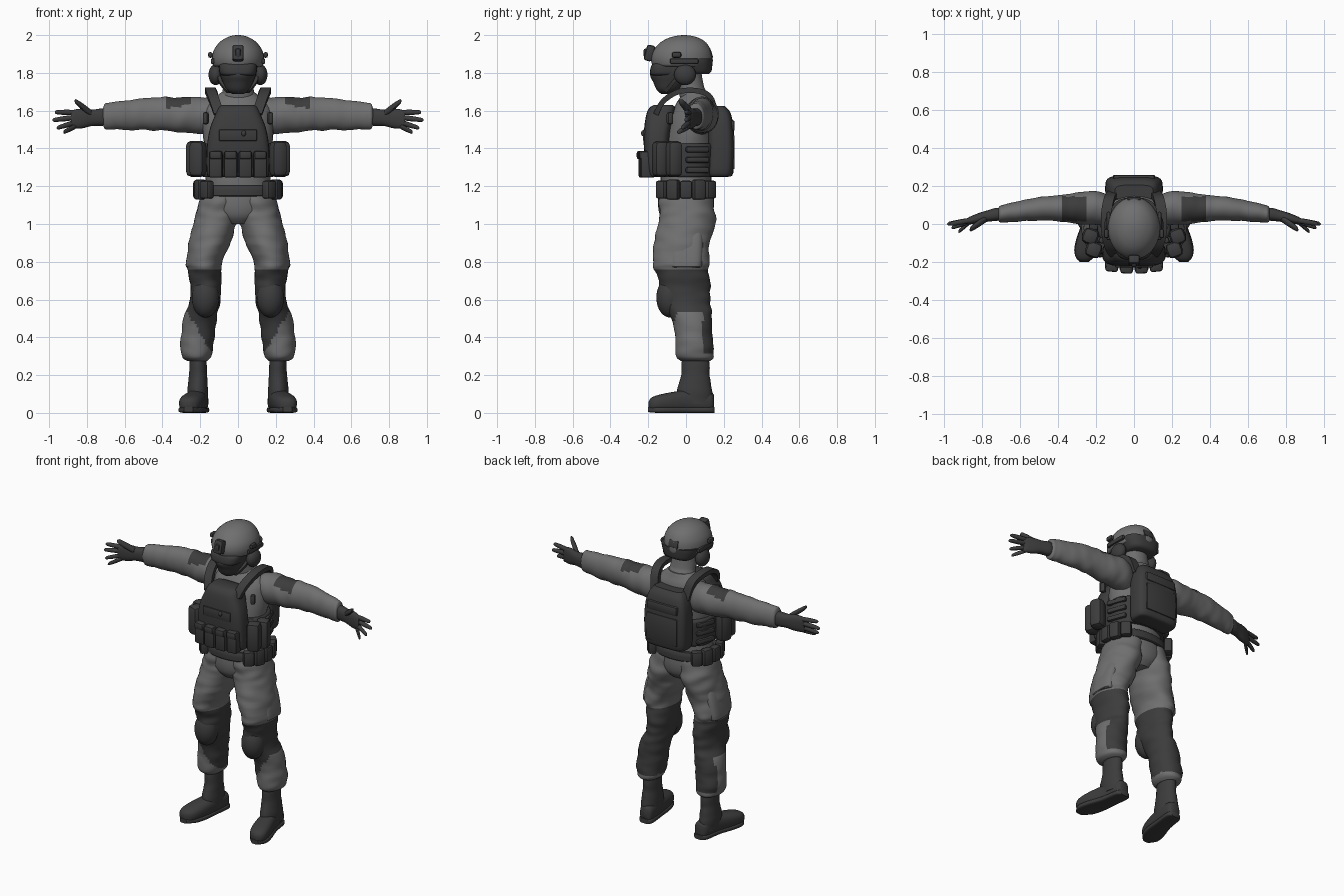
import bpy, bmesh
from math import cos, sin, pi, copysign
from mathutils import Vector, Matrix, noise

if "Cube" in bpy.data.objects:
    bpy.data.objects.remove(bpy.data.objects["Cube"], do_unlink=True)


def material(name, v):
    m = bpy.data.materials.new(name)
    m.use_nodes = True
    m.diffuse_color = (v, v, v, 1)
    bsdf = m.node_tree.nodes["Principled BSDF"]
    bsdf.inputs["Base Color"].default_value = (v, v, v, 1)
    bsdf.inputs["Roughness"].default_value = 0.9
    return m


LIGHT = material("light grey cloth", 0.16)
DARK = material("dark grey gear", 0.045)


def finish(name, bm, mats, rule=None, angle=0.7):
    bmesh.ops.recalc_face_normals(bm, faces=bm.faces)
    if rule:
        for f in bm.faces:
            f.material_index = int(rule(f.calc_center_median()))
    mesh = bpy.data.meshes.new(name)
    bm.to_mesh(mesh)
    bm.free()
    for m in mats:
        mesh.materials.append(m)
    ob = bpy.data.objects.new(name, mesh)
    bpy.context.collection.objects.link(ob)
    bpy.ops.object.select_all(action='DESELECT')
    ob.select_set(True)
    bpy.context.view_layer.objects.active = ob
    bpy.ops.object.shade_smooth_by_angle(angle=angle)
    return ob


def smooth_rings(rings, steps):
    """Catmull-Rom interpolation between section rings."""
    out = []
    for i in range(len(rings) - 1):
        a, b = rings[max(i - 1, 0)], rings[i]
        c, d = rings[i + 1], rings[min(i + 2, len(rings) - 1)]
        for k in range(steps):
            t = k / steps
            out.append([q + 0.5 * t * (r - p + t * (2*p - 5*q + 4*r - s + t * (3*(q - r) + s - p)))
                        for p, q, r, s in zip(a, b, c, d)])
    return out + [list(rings[-1])]


def loft(name, rings, mats, axis='z', side=1, p=2, n=32, steps=4, rule=None, wrinkle=0):
    """Rings are (position on axis, centre a, centre b, radius a, radius b)."""
    bm = bmesh.new()
    loops = []
    for t, a, b, ra, rb in smooth_rings(rings, steps):
        loop = []
        for k in range(n):
            c, s = cos(2 * pi * k / n), sin(2 * pi * k / n)
            u = a + ra * copysign(abs(c) ** (2 / p), c)
            v = b + rb * copysign(abs(s) ** (2 / p), s)
            co = Vector({'z': (u, v, t), 'x': (t, u, v), 'y': (u, t, v)}[axis])
            if wrinkle:
                mid = Vector({'z': (a, b, t), 'x': (t, a, b), 'y': (a, t, b)}[axis])
                stretch = Vector((9, 9, 22)) if axis == 'z' else Vector((22, 9, 9))
                co += (co - mid) * wrinkle * noise.noise(co * stretch)
            loop.append(bm.verts.new(co))
        loops.append(loop)
    for lo, hi in zip(loops, loops[1:]):
        for k in range(n):
            j = (k + 1) % n
            bm.faces.new((lo[k], lo[j], hi[j], hi[k]))
    bm.faces.new(loops[0])
    bm.faces.new(loops[-1])
    ob_rule = rule
    obj_matrix = Matrix.Diagonal((side, 1, 1, 1))
    if rule:
        ob_rule = lambda c: rule(Vector((c.x * side, c.y, c.z)))
    bm.transform(obj_matrix)
    return finish(name, bm, mats, ob_rule)


def box(name, loc, size, mat, turn=0, tilt=0, bevel=0.012):
    bm = bmesh.new()
    bmesh.ops.create_cube(bm, size=1)
    bm.transform(Matrix.Diagonal((*size, 1)))
    bmesh.ops.bevel(bm, geom=bm.edges[:], offset=min(bevel, min(size) * 0.4), segments=2,
                    affect='EDGES', profile=0.5)
    bm.transform(Matrix.Translation(loc) @ Matrix.Rotation(turn, 4, 'Z') @ Matrix.Rotation(tilt, 4, 'X'))
    return finish(name, bm, [mat])


def ball(name, loc, radii, mat):
    bm = bmesh.new()
    bmesh.ops.create_uvsphere(bm, u_segments=24, v_segments=16, radius=1)
    bm.transform(Matrix.Translation(loc) @ Matrix.Diagonal((*radii, 1)))
    return finish(name, bm, [mat])


def ribbon(name, pts, width, thick, mat):
    """Flat strap whose width runs along x."""
    bm = bmesh.new()
    rows = []
    pts = [Vector(q) for q in smooth_rings(pts, 6)]
    for i, q in enumerate(pts):
        tangent = pts[min(i + 1, len(pts) - 1)] - pts[max(i - 1, 0)]
        up = tangent.cross(Vector((1, 0, 0))).normalized() * thick / 2
        w = Vector((width / 2, 0, 0))
        rows.append([bm.verts.new(q + o) for o in (w + up, up - w, -w - up, w - up)])
    for lo, hi in zip(rows, rows[1:]):
        for k in range(4):
            bm.faces.new((lo[k], lo[k - 1], hi[k - 1], hi[k]))
    bm.faces.new(rows[0])
    bm.faces.new(rows[-1])
    return finish(name, bm, [mat])


# Torso, neck and pelvis
loft("shirt_torso", [(1.15, 0, 0, .185, .135), (1.28, 0, 0, .17, .135), (1.42, 0, .015, .18, .135),
     (1.55, 0, .03, .185, .125), (1.63, 0, .045, .165, .1), (1.68, 0, .05, .11, .075),
     (1.7, 0, .045, .085, .07)], [LIGHT], wrinkle=.04)
loft("neck", [(1.64, 0, .05, .1, .075), (1.7, 0, .035, .085, .072), (1.73, 0, .025, .08, .07),
     (1.82, 0, .01, .075, .07)], [LIGHT], wrinkle=.05)
loft("pelvis", [(1.0, 0, 0, .09, .1), (1.04, 0, 0, .16, .135), (1.1, 0, 0, .195, .148),
     (1.18, 0, 0, .19, .145)], [LIGHT])

# Head with mask, goggles, helmet and headset
loft("masked_head", [(1.688, 0, -.1, .03, .03), (1.71, 0, -.095, .06, .06), (1.75, 0, -.075, .08, .098),
     (1.79, 0, -.06, .095, .13), (1.83, 0, -.045, .102, .125), (1.9, 0, -.03, .1, .12)], [DARK])
loft("goggles", [(1.785, 0, -.1, .07, .07), (1.795, 0, -.1, .095, .09), (1.835, 0, -.1, .1, .085),
     (1.85, 0, -.1, .09, .07)], [DARK], p=3)
loft("helmet", [(1.835, 0, -.02, .125, .15), (1.845, 0, -.02, .134, .16), (1.88, 0, -.022, .137, .163),
     (1.92, 0, -.02, .128, .152), (1.96, 0, -.015, .1, .122), (1.985, 0, -.012, .064, .08),
     (1.997, 0, -.01, .03, .035), (2.0, 0, -.01, .004, .004)], [LIGHT], n=40)
loft("helmet_nape", [(1.795, 0, .06, .085, .06), (1.81, 0, .06, .1, .075), (1.85, 0, .05, .118, .09),
     (1.875, 0, .05, .122, .09)], [DARK], p=2.5)
box("goggle_mount", (0, -.193, 1.905), (.06, .045, .085), DARK, tilt=-.25)
box("mount_arm", (0, -.205, 1.905), (.03, .04, .05), DARK)
box("helmet_rear_pack", (0, .128, 1.9), (.07, .02, .05), DARK, tilt=.3)

# Vest, front pouches and back pack
loft("vest_band", [(1.25, 0, 0, .18, .14), (1.26, 0, 0, .19, .15), (1.35, 0, .005, .195, .152),
     (1.41, 0, .01, .195, .152), (1.425, 0, .01, .185, .145)], [DARK], p=2.5)
loft("front_plate", [(1.25, 0, -.14, .15, .05), (1.27, 0, -.15, .165, .06), (1.4, 0, -.155, .165, .068),
     (1.5, 0, -.15, .15, .072), (1.58, 0, -.135, .12, .075), (1.615, 0, -.125, .105, .068),
     (1.63, 0, -.12, .09, .05)], [DARK], p=3.5)
loft("back_pack", [(1.25, 0, .175, .12, .05), (1.27, 0, .18, .145, .07), (1.4, 0, .185, .152, .072),
     (1.52, 0, .18, .145, .07), (1.59, 0, .17, .125, .065), (1.625, 0, .165, .1, .04)], [DARK], p=4)
box("pack_flap", (0, .243, 1.52), (.22, .03, .06), DARK)
box("pack_panel", (0, .252, 1.38), (.22, .012, .18), DARK)
for i in range(4):
    x = (i - 1.5) * .077
    y = -.218 + abs(x) * .12
    box(f"magazine_pouch_{i + 1}", (x, y, 1.315), (.072, .075, .14), DARK, turn=x * .8)
    box(f"magazine_flap_{i + 1}", (x, y - .012, 1.365), (.066, .07, .045), DARK, turn=x * .8)
box("chest_panel", (0, -.222, 1.47), (.2, .012, .06), DARK)
ball("chest_button", (.03, -.226, 1.48), (.012, .012, .016), DARK)

# Belt
loft("belt", [(1.145, 0, 0, .195, .147), (1.15, 0, 0, .205, .157), (1.198, 0, 0, .203, .155),
     (1.203, 0, 0, .193, .145)], [DARK], p=2.2, n=40, steps=2)

# Leg colour: dark knee area, light thigh and light outer calf
def leg_dark(c):
    calf = c.x - .2 > (c.z - .42) * .6 and c.y < .09 and c.z < .54
    return c.z < .755 and c.z > .315 and not calf


def sleeve_dark(c):
    return .25 < c.x < .385 and c.z > 1.605 and .015 < c.y < .145


LEG = [(1.15, .095, 0, .1, .14), (1.07, .11, .003, .108, .15), (1.0, .123, 0, .115, .148),
       (.9, .15, -.018, .11, .147), (.8, .18, -.022, .095, .147), (.76, .178, -.02, .09, .142),
       (.68, .17, -.01, .083, .135), (.6, .173, -.008, .08, .132), (.52, .195, .025, .085, .112),
       (.42, .212, .04, .09, .1), (.34, .217, .045, .085, .102), (.295, .217, .05, .075, .1),
       (.275, .213, .05, .052, .078)]
ARM = [(.12, .07, 1.57, .075, .09), (.2, .085, 1.575, .088, .098), (.3, .083, 1.577, .083, .093),
       (.38, .082, 1.582, .07, .09), (.5, .08, 1.583, .062, .085), (.6, .068, 1.575, .054, .077),
       (.68, .056, 1.572, .047, .07), (.705, .052, 1.57, .043, .066), (.715, .05, 1.57, .03, .04)]
FINGERS = {"index": (1.59, .97, .0, 1.592), "middle": (1.565, .983, .0, 1.55),
           "ring": (1.54, .96, -.02, 1.508), "little": (1.52, .925, -.042, 1.485)}

for s, side in ((1, "left"), (-1, "right")):
    # Legs and boots
    loft(side + "_trouser_leg", LEG, [LIGHT, DARK], side=s, steps=6, n=40, rule=leg_dark, wrinkle=.09)
    loft(side + "_cargo_pocket", [(.77, .215, 0, .05, .07), (.785, .222, 0, .055, .085),
         (.9, .2, .005, .055, .085), (.97, .182, .01, .045, .075)], [LIGHT], side=s, p=3.5)
    ball(side + "_knee_pad", (s * .172, -.085, .61), (.073, .072, .105), DARK)
    loft(side + "_boot_shaft", [(.3, .212, .05, .04, .065), (.27, .21, .05, .045, .074),
         (.2, .212, .05, .048, .076), (.13, .213, .045, .053, .09), (.05, .213, .045, .052, .1)],
         [DARK], side=s, wrinkle=.06)
    loft(side + "_boot_foot", [(.148, .2, .055, .025, .04), (.125, .202, .058, .045, .055),
         (.02, .216, .062, .053, .06), (-.08, .238, .056, .062, .053), (-.15, .254, .05, .058, .044),
         (-.185, .26, .045, .04, .034), (-.198, .262, .042, .015, .018)], [DARK], axis='y', side=s, p=2.5)
    loft(side + "_boot_sole", [(.152, .2, .016, .03, .016), (.125, .202, .016, .05, .016),
         (.02, .216, .016, .054, .016), (-.08, .238, .016, .066, .016), (-.15, .254, .016, .06, .016),
         (-.2, .262, .018, .025, .014)], [DARK], axis='y', side=s, p=4)

    # Arms, gloves and fingers
    loft(side + "_sleeve", ARM, [LIGHT, DARK], axis='x', side=s, steps=8, n=40, rule=sleeve_dark, wrinkle=.06)
    loft(side + "_glove", [(.695, .052, 1.568, .032, .045), (.73, .05, 1.565, .034, .046),
         (.77, .042, 1.563, .03, .043), (.82, .03, 1.56, .027, .052), (.865, .018, 1.555, .02, .05),
         (.885, .012, 1.552, .012, .042)], [DARK], axis='x', side=s, p=2.4, wrinkle=.05)
    digits = {k: ((.855, .02, v[0]), v[1:], .0135) for k, v in FINGERS.items()}
    digits["thumb"] = ((.775, .03, 1.585), (.865, -.03, 1.652), .018)
    for finger, (a, b, r) in digits.items():
        rings = [(*Vector(a).lerp(Vector(b), t), r * f, r * f)
                 for t, f in ((0, 1), (.45, 1.05), (.85, .85), (.96, .6), (1, .15))]
        loft(f"{side}_{finger}_finger", rings, [DARK], axis='x', side=s, n=12)

    # Headset and helmet rail
    ball(side + "_ear_cup", (s * .118, -.005, 1.79), (.038, .058, .055), DARK)
    box(side + "_helmet_rail", (s * .134, -.01, 1.862), (.02, .15, .03), DARK)
    box(side + "_helmet_lamp", (s * .146, -.05, 1.895), (.024, .05, .03), DARK)
    ribbon(side + "_chin_strap", [(s * .1, .0, 1.84), (s * .095, -.06, 1.76), (s * .05, -.11, 1.7)],
           .02, .02, DARK)

    # Shoulder straps, radio and side pouches
    ribbon(side + "_shoulder_strap", [(s * .1, -.16, 1.58), (s * .125, -.12, 1.65), (s * .145, -.04, 1.7),
           (s * .145, .06, 1.705), (s * .13, .13, 1.67), (s * .11, .16, 1.57)], .055, .028, DARK)
    box(side + "_strap_radio", (s * .17, -.085, 1.56), (.03, .035, .065), DARK, turn=s * .4)
    for i, y in enumerate((-.135, -.065)):
        box(f"{side}_utility_pouch_{i + 1}", (s * (.212 + .018 * i), y, 1.345), (.085, .085, .19),
            DARK, turn=s * .35, bevel=.028)
    for i in range(3):
        box(f"{side}_side_strap_{i + 1}", (s * .186, .06, 1.285 + i * .055), (.025, .13, .032),
            DARK, turn=s * .35)

    # Belt pouches around the hip
    for i, a in enumerate((-.85, -.42, 0, .42, .85)):
        box(f"{side}_belt_pouch_{i + 1}", (s * .212 * cos(a) ** .6, .165 * sin(a), 1.182),
            (.05, .065, .095 + .012 * (i % 2)), DARK, turn=s * a * .9)
